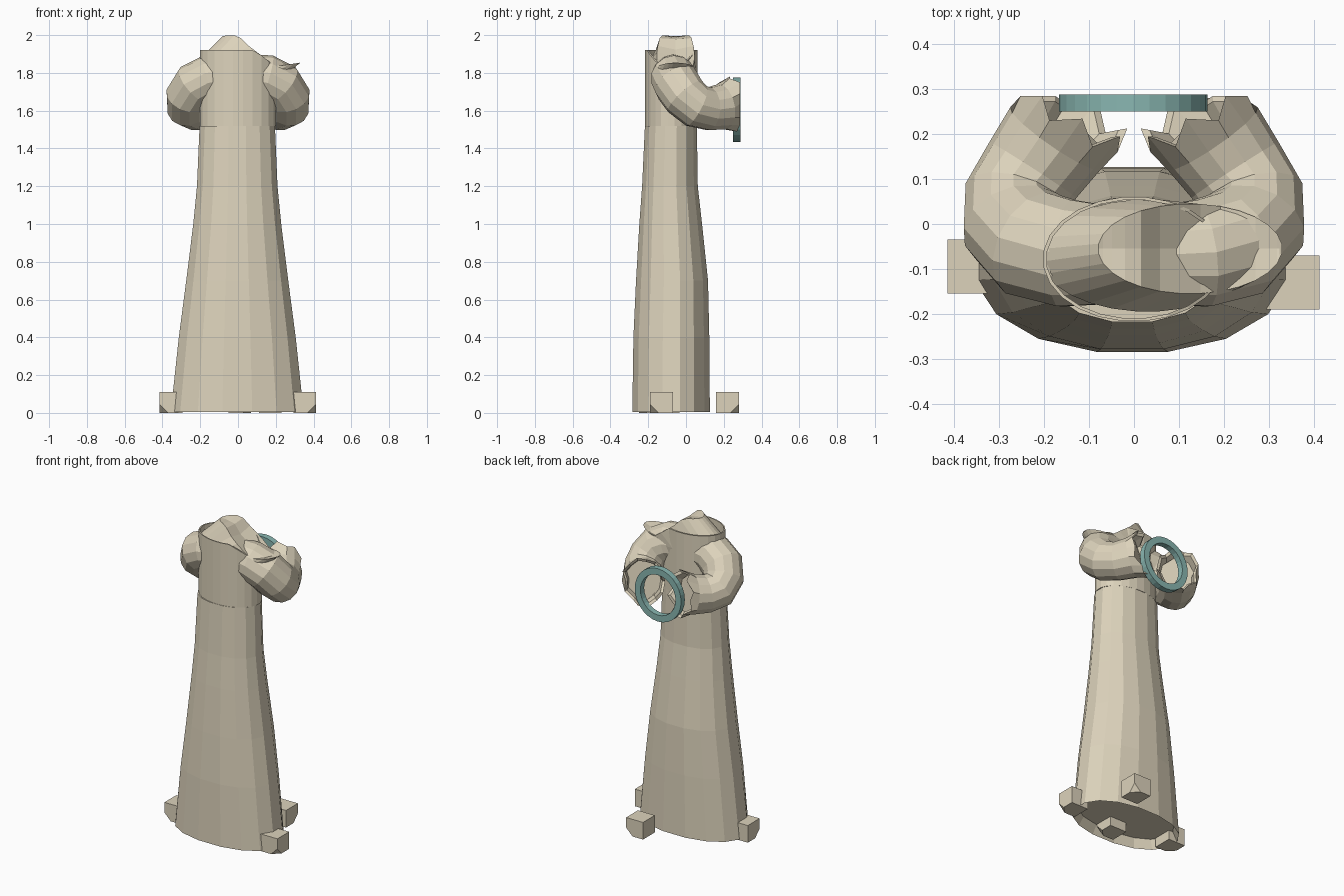
import bpy, bmesh, math, random
from mathutils import Vector

if "Cube" in bpy.data.objects:
    bpy.data.objects.remove(bpy.data.objects["Cube"])

random.seed(4)


def material(name, rgb):
    m = bpy.data.materials.new(name)
    m.diffuse_color = (*rgb, 1)
    m.use_nodes = True
    m.node_tree.nodes["Principled BSDF"].inputs["Base Color"].default_value = m.diffuse_color
    return m


CLOTH = material("cloth_tan", (0.72, 0.65, 0.50))
TEAL = material("ring_teal", (0.25, 0.47, 0.44))


def finish(name, bm, mat, recalc=True):
    if recalc:
        bmesh.ops.recalc_face_normals(bm, faces=bm.faces[:])
    me = bpy.data.meshes.new(name)
    bm.to_mesh(me)
    bm.free()
    me.materials.append(mat)
    ob = bpy.data.objects.new(name, me)
    bpy.context.collection.objects.link(ob)
    return ob


def oval(cx, cy, rx, ry, z, n, power=1.0):
    """Ring of points; z may be a number or a function of x."""
    pts = []
    for i in range(n):
        a = 2 * math.pi * (i + 0.5) / n
        c, s = math.cos(a), math.sin(a)
        x = cx + rx * math.copysign(abs(c) ** power, c)
        y = cy + ry * math.copysign(abs(s) ** power, s)
        pts.append(Vector((x, y, z(x) if callable(z) else z)))
    return pts


def loft(bm, rings, closed=False, cap=(False, False)):
    vs = [[bm.verts.new(p) for p in r] for r in rings]
    n = len(rings[0])
    pairs = list(zip(vs, vs[1:])) + ([(vs[-1], vs[0])] if closed else [])
    for a, b in pairs:
        for i in range(n):
            bm.faces.new((a[i], a[(i + 1) % n], b[(i + 1) % n], b[i]))
    if cap[0]:
        bm.faces.new(vs[0][::-1])
    if cap[1]:
        bm.faces.new(vs[-1])
    return vs


# Long flared robe with a shallow recess underneath: z, half width, y front, y back
robe = [(0.06, 0.33, -0.26, 0.10), (0.005, 0.358, -0.288, 0.13), (0.4, 0.315, -0.282, 0.127),
        (0.7, 0.275, -0.268, 0.12), (1.0, 0.237, -0.25, 0.088),
        (1.2, 0.217, -0.235, 0.065), (1.52, 0.203, -0.22, 0.06)]
bm = bmesh.new()
loft(bm, [oval(-0.004, (f + b) / 2, w, (b - f) / 2, z, 16, 0.92) for z, w, f, b in robe],
     cap=(True, True))
finish("robe_skirt", bm, CLOTH)


# Thin bodice shell, its rim falling away on the right
def rim(x):
    return 1.92 if x < 0.09 else 1.92 - (x - 0.09) * 0.8


bm = bmesh.new()
loft(bm, [oval(0, -0.078, 0.195, 0.132, 1.52, 24), oval(0, -0.078, 0.195, 0.132, rim, 24),
          oval(0, -0.078, 0.203, 0.139, rim, 24), oval(0, -0.078, 0.203, 0.139, 1.52, 24)],
     closed=True)
finish("bodice_shell", bm, CLOTH)


# Torn neck stump: high flat peak sloping down to the right shoulder
def torn(x):
    keys = [(-0.1, 1.995), (0.0, 2.0), (0.06, 1.94), (0.2, 1.835), (0.27, 1.845), (0.4, 1.865)]
    for (x0, z0), (x1, z1) in zip(keys, keys[1:]):
        if x <= x1:
            return z0 + (z1 - z0) * (x - x0) / (x1 - x0)
    return keys[-1][1]


bm = bmesh.new()
N = 28
stump = loft(bm, [oval(0.0, -0.07, 0.17, 0.11, 1.6, N),
                  oval(0.03, -0.07, 0.24, 0.125, lambda x: 1.87 if x < 0.05 else 1.80, N),
                  oval(0.125, -0.055, 0.205, 0.10, torn, N)], cap=(True, False))
# ragged cut surface made of strips across the opening
top = stump[-1]
half = N // 2
ridge = []
for i in range(half):
    a, b = top[i].co, top[N - 1 - i].co
    p = (a + b) / 2
    p.z -= random.uniform(0.0, 0.025)
    ridge.append(bm.verts.new(p))
for i in range(half - 1):
    bm.faces.new((top[i], top[i + 1], ridge[i + 1], ridge[i]))
    bm.faces.new((ridge[i], ridge[i + 1], top[N - 2 - i], top[N - 1 - i]))
bm.faces.new((top[0], ridge[0], top[N - 1]))
bm.faces.new((top[half - 1], top[half], ridge[half - 1]))
finish("torn_neck", bm, CLOTH)

# Bent sleeves ending in jagged cuffs: x, y, z, radius
sleeve = [(-0.04, -0.07, 1.79, 0.11), (-0.15, -0.065, 1.775, 0.122), (-0.225, -0.045, 1.735, 0.125),
          (-0.262, -0.005, 1.675, 0.122), (-0.262, 0.055, 1.625, 0.118),
          (-0.225, 0.12, 1.61, 0.115), (-0.175, 0.19, 1.62, 0.122), (-0.135, 0.25, 1.635, 0.132)]


def make_sleeve(name, side):
    n = 14
    pts = [Vector((p[0] * side * -1, p[1], p[2])) for p in sleeve]
    nrm, prev, rings = Vector((0, 0, 1)), None, []
    for i, p in enumerate(pts):
        d = (pts[min(i + 1, len(pts) - 1)] - pts[max(i - 1, 0)]).normalized()
        if prev is not None:
            nrm = prev.rotation_difference(d) @ nrm
        nrm = (nrm - d * nrm.dot(d)).normalized()
        prev, bi, r = d, d.cross(nrm), sleeve[i][3]
        rings.append([p + (nrm * math.cos(a) + bi * math.sin(a)) * r
                      for a in (2 * math.pi * k / n for k in range(n))])
    mid = pts[-1]
    for k, p in enumerate(rings[-1]):
        p.z = mid.z + (p.z - mid.z) * 1.12
        p += d * (0.025 if k % 2 else -0.02)
        p.y = min(p.y, 0.285)
    # inner lining and recessed end
    rings.append([mid + (p - mid) * 0.88 - d * 0.01 for p in rings[-1]])
    rings.append([mid + (p - mid) * 0.8 - d * 0.06 for p in rings[-2]])
    bm = bmesh.new()
    loft(bm, rings, cap=(True, True))
    finish(name, bm, CLOTH)


make_sleeve("left_sleeve", -1)
make_sleeve("right_sleeve", 1)

# Flat ring held between the cuffs
bm = bmesh.new()
section = [(0.165, 0.25), (0.165, 0.288), (0.125, 0.288), (0.125, 0.25)]
loft(bm, [[Vector((-0.002 + r * math.cos(a), y, 1.605 + r * 1.03 * math.sin(a)))
           for a in (2 * math.pi * k / 28 for k in range(28))] for r, y in section], closed=True)
finish("held_ring", bm, TEAL)

# Small foot blocks with clipped lower corners
for name, cx, cy in [("left_block", -0.355, -0.095), ("right_block", 0.353, -0.13),
                     ("back_block", 0.17, 0.22), ("front_block", 0.01, -0.19)]:
    bm = bmesh.new()
    bmesh.ops.create_cube(bm, size=1)
    for v in bm.verts:
        v.co = Vector((cx + v.co.x * 0.12, cy + v.co.y * 0.12, 0.055 + v.co.z * 0.11))
    out = 1 if cx > 0 else -1
    corners = [v for v in bm.verts if (v.co.x - cx) * out > 0 and v.co.z < 0.05
               and (v.co.y - cy) * (1 if cy > 0 else -1) > 0]
    bmesh.ops.bevel(bm, geom=corners, offset=0.045, affect='VERTICES', segments=1)
    finish(name, bm, CLOTH)
